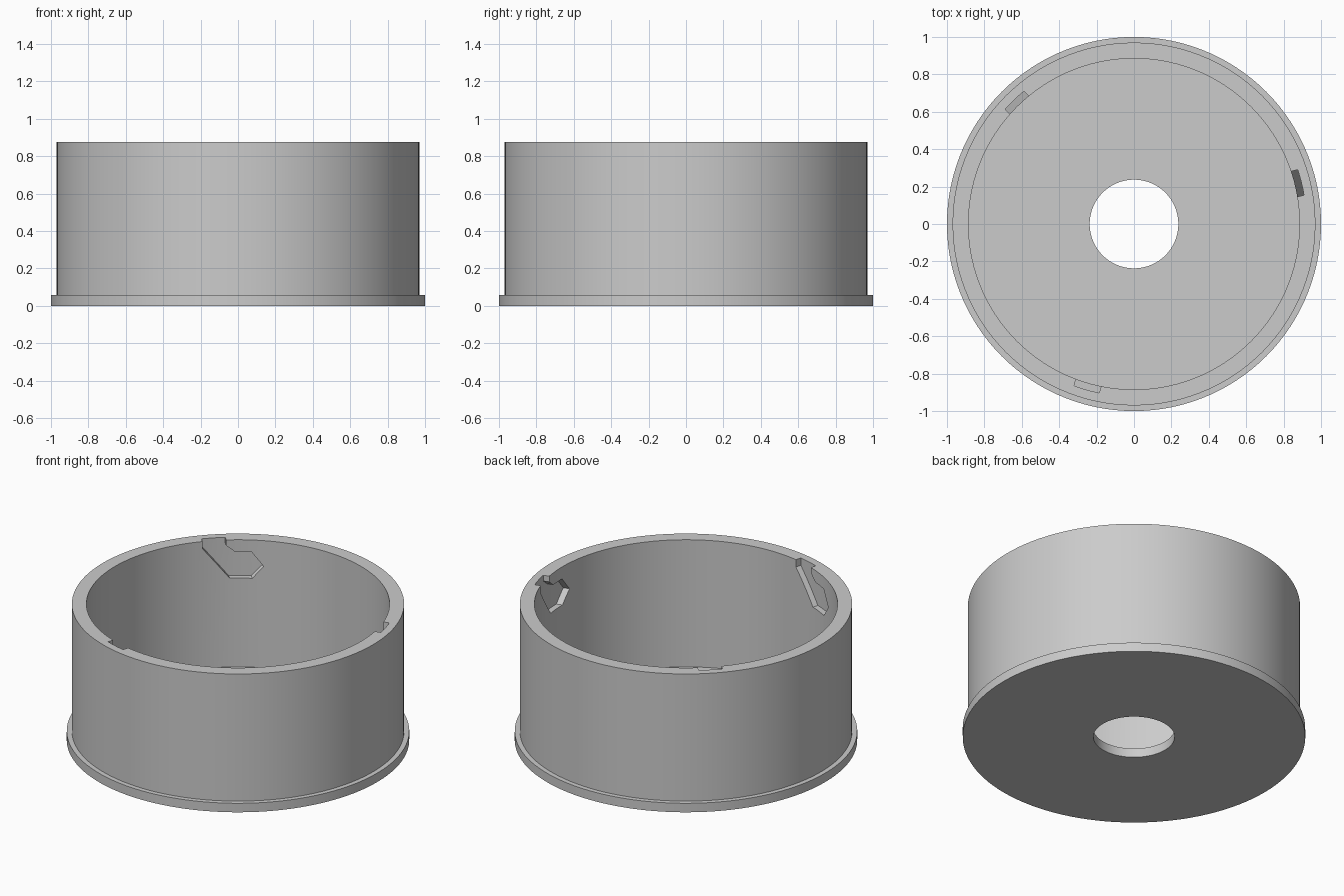
import bpy, bmesh, math
from mathutils import Matrix

if "Cube" in bpy.data.objects:
    bpy.data.objects.remove(bpy.data.objects["Cube"])

SEGMENTS = 120
grey = bpy.data.materials.new("plain grey")
grey.diffuse_color = (0.6, 0.6, 0.6, 1)
grey.use_nodes = True
grey.node_tree.nodes["Principled BSDF"].inputs["Base Color"].default_value = grey.diffuse_color


def make_object(name, bm):
    bmesh.ops.recalc_face_normals(bm, faces=bm.faces)
    mesh = bpy.data.meshes.new(name)
    bm.to_mesh(mesh)
    bm.free()
    mesh.materials.append(grey)
    obj = bpy.data.objects.new(name, mesh)
    bpy.context.collection.objects.link(obj)
    return obj


def lathe(name, profile):
    """Spin a closed (radius, z) profile around the z axis."""
    bm = bmesh.new()
    rings = []
    for i in range(SEGMENTS):
        a = 2 * math.pi * i / SEGMENTS
        rings.append([bm.verts.new((r * math.cos(a), r * math.sin(a), z)) for r, z in profile])
    n = len(profile)
    for i in range(SEGMENTS):
        a, b = rings[i], rings[(i + 1) % SEGMENTS]
        for j in range(n):
            k = (j + 1) % n
            bm.faces.new((a[j], b[j], b[k], a[k]))
    return make_object(name, bm)


def boolean(obj, other, operation):
    mod = obj.modifiers.new(operation.lower(), 'BOOLEAN')
    mod.operation = operation
    mod.solver = 'EXACT'
    mod.object = other


# Cup: flanged base with centre hole and a tall open wall
cup = lathe("cup", [(0.237, 0), (1.0, 0), (1.0, 0.058), (0.97, 0.058),
                    (0.97, 0.877), (0.885, 0.877), (0.885, 0.058), (0.237, 0.058)])

# Ring that limits how deep the slots go into the wall
slot_limit = lathe("slot_limit", [(0.8, 0.4), (0.922, 0.4), (0.922, 1.2), (0.8, 1.2)])
slot_limit.hide_render = True
slot_limit.hide_set(True)

# Bayonet slots: open at the rim, slanting down to a six-sided pocket
SLOT = [(-0.07, 1.0), (-0.07, 0.83), (0.09, 0.63), (0.22, 0.63), (0.285, 0.71),
        (0.216, 0.80), (0.12, 0.80), (0.07, 0.84), (0.07, 1.0)]
for i, angle in enumerate((14, 134, 254)):
    bm = bmesh.new()
    face = bm.faces.new([bm.verts.new((0.75, -u, z)) for u, z in SLOT])
    ext = bmesh.ops.extrude_face_region(bm, geom=[face])
    verts = [v for v in ext["geom"] if isinstance(v, bmesh.types.BMVert)]
    bmesh.ops.translate(bm, verts=verts, vec=(0.25, 0, 0))
    bm.transform(Matrix.Rotation(math.radians(angle), 4, 'Z'))
    cutter = make_object(f"slot_cutter_{i + 1}", bm)
    boolean(cutter, slot_limit, 'INTERSECT')
    cutter.hide_render = True
    cutter.hide_set(True)
    boolean(cup, cutter, 'DIFFERENCE')

# Bake the cuts, then smooth the round walls
bpy.context.view_layer.objects.active = cup
cup.select_set(True)
for mod in list(cup.modifiers):
    bpy.ops.object.modifier_apply(modifier=mod.name)
bpy.ops.object.shade_smooth_by_angle(angle=math.radians(20))
